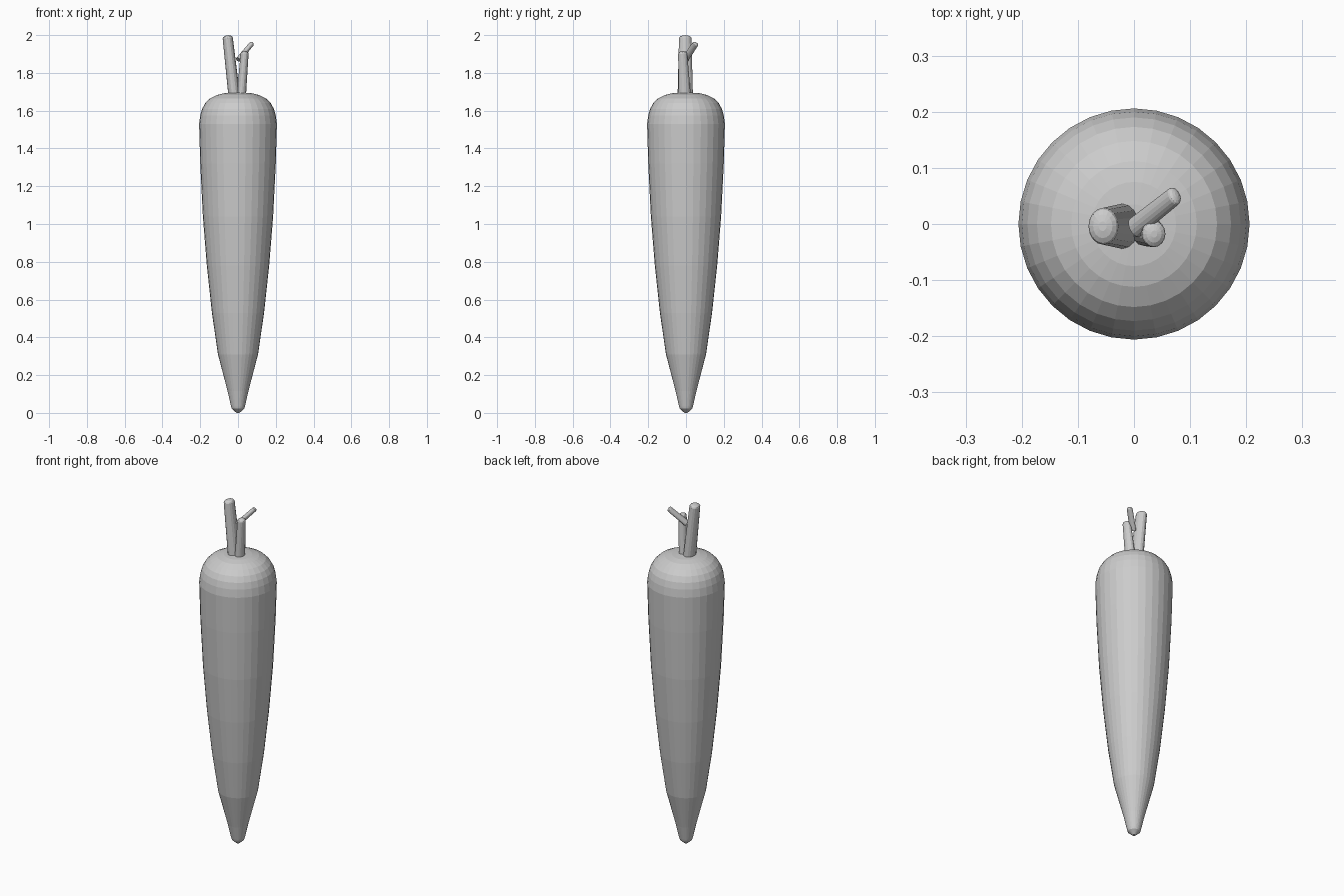
import bpy, bmesh, math
from mathutils import Vector

if "Cube" in bpy.data.objects:
    bpy.data.objects.remove(bpy.data.objects["Cube"])


def loft(name, rings, sides):
    """Skin elliptical rings given as (centre, side_axis, other_axis)."""
    bm = bmesh.new()
    loops = []
    for c, u, v in rings:
        loops.append([bm.verts.new(c + u * math.cos(2 * math.pi * i / sides)
                                   + v * math.sin(2 * math.pi * i / sides))
                      for i in range(sides)])
    for a, b in zip(loops, loops[1:]):
        for i in range(sides):
            j = (i + 1) % sides
            bm.faces.new((a[i], a[j], b[j], b[i]))
    bm.faces.new(loops[0][::-1])
    bm.faces.new(loops[-1])
    bmesh.ops.recalc_face_normals(bm, faces=bm.faces)
    mesh = bpy.data.meshes.new(name)
    bm.to_mesh(mesh)
    bm.free()
    ob = bpy.data.objects.new(name, mesh)
    bpy.context.collection.objects.link(ob)
    return ob


def stem(name, start, end, r0, r1, dome):
    """Tapered stalk with a rounded tip; radii are (width, depth)."""
    p, q = Vector(start), Vector(end)
    d = (q - p).normalized()
    u = Vector((0, 1, 0)).cross(d).normalized()
    v = d.cross(u)
    rings = [(p, u * r0[0], v * r0[1])]
    for k in (0, 25, 50, 75):
        s, c = math.sin(math.radians(k)), math.cos(math.radians(k))
        rings.append((q - d * dome * (1 - s), u * r1[0] * c, v * r1[1] * c))
    return loft(name, rings, 16)


# Tapered root with a rounded shoulder
profile = [(0.008, 0.0), (0.033, 0.022), (0.037, 0.035), (0.055, 0.115),
           (0.106, 0.31), (0.138, 0.53), (0.165, 0.78), (0.186, 1.04),
           (0.200, 1.32), (0.206, 1.53), (0.200, 1.575), (0.190, 1.61),
           (0.173, 1.64), (0.148, 1.665), (0.112, 1.683), (0.075, 1.692),
           (0.035, 1.695)]
loft("carrot_root", [(Vector((0, 0, z)), Vector((r, 0, 0)), Vector((0, r, 0)))
                     for r, z in profile], 32)

# Cut stalks on the crown
stem("tall_stem", (-0.018, -0.004, 1.66), (-0.056, -0.004, 1.999),
     (0.031, 0.041), (0.027, 0.033), 0.015)
stem("short_stem", (0.016, -0.006, 1.66), (0.036, -0.018, 1.915),
     (0.025, 0.033), (0.021, 0.024), 0.012)
stem("side_twig", (0.002, -0.006, 1.87), (0.076, 0.053, 1.958),
     (0.014, 0.019), (0.013, 0.017), 0.008)
